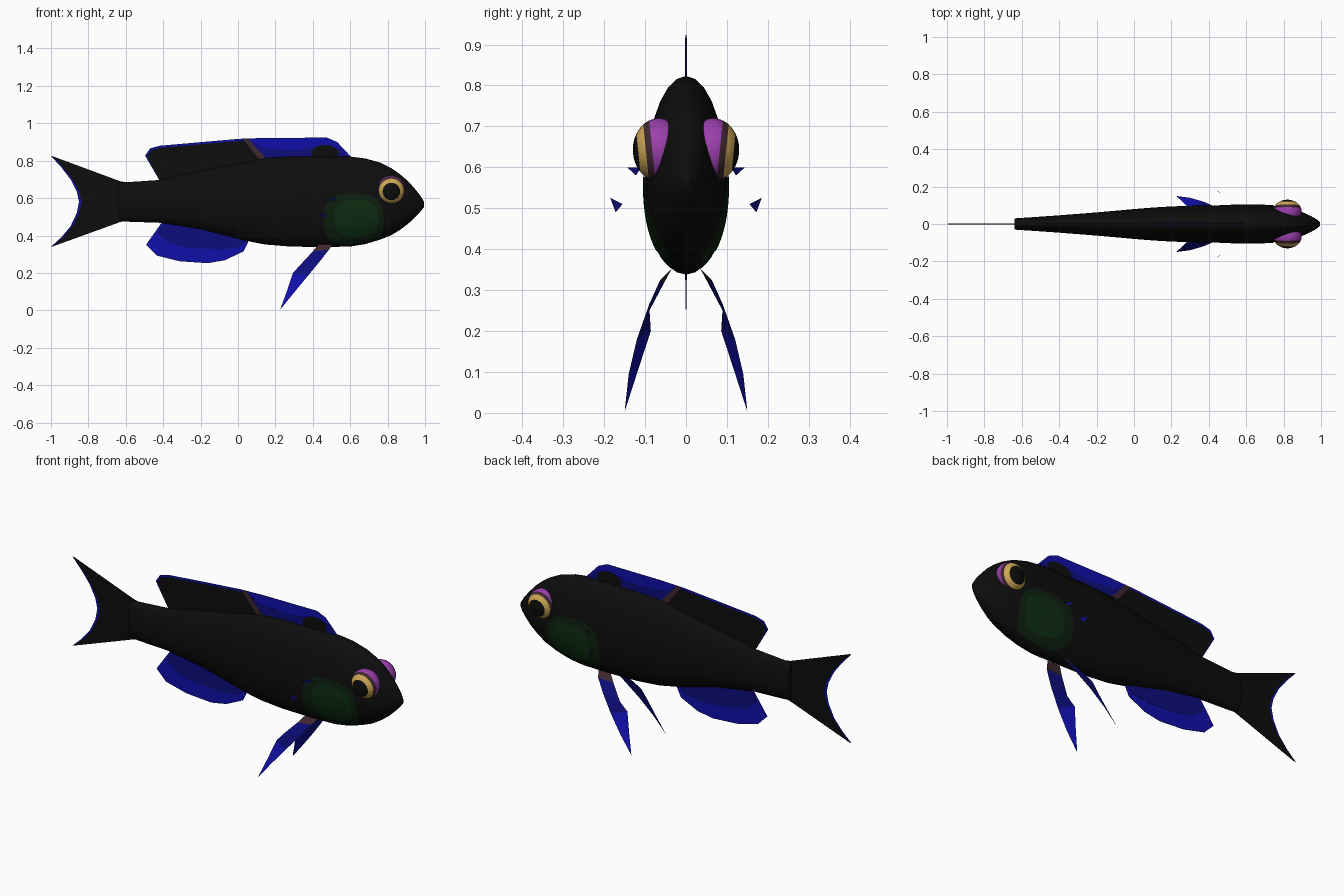
import bpy, bmesh, math
from mathutils import Matrix, Vector

if "Cube" in bpy.data.objects:
    bpy.data.objects.remove(bpy.data.objects["Cube"])


def mat(name, r, g, b):
    m = bpy.data.materials.new(name)
    m.diffuse_color = (r, g, b, 1)
    m.use_nodes = True
    m.node_tree.nodes["Principled BSDF"].inputs["Base Color"].default_value = m.diffuse_color
    return m


BLACK = mat("body black", .004, .004, .004)
BLUE = mat("bright blue", .005, .005, .40)
NAVY = mat("dark blue", .004, .004, .20)
GREEN = mat("cheek green", .004, .026, .006)
DKGREEN = mat("dark cheek green", .004, .014, .005)
PURPLE = mat("eye purple", .33, .05, .42)
GOLD = mat("eye gold", .60, .39, .09)
BROWN = mat("brown", .05, .02, .03)


def finish(name, bm, mats, smooth=None):
    me = bpy.data.meshes.new(name)
    bm.to_mesh(me)
    bm.free()
    for m in mats:
        me.materials.append(m)
    ob = bpy.data.objects.new(name, me)
    bpy.context.collection.objects.link(ob)
    if smooth:
        bpy.context.view_layer.objects.active = ob
        ob.select_set(True)
        bpy.ops.object.shade_smooth_by_angle(angle=math.radians(smooth))
        ob.select_set(False)
    return ob


# Body stations: x, top z, bottom z, half width
ST = [(-.64, .685, .478, .03), (-.594, .685, .474, .033), (-.417, .697, .468, .045),
      (-.2, .745, .434, .062), (.037, .79, .373, .083), (.144, .815, .352, .091),
      (.278, .822, .341, .097), (.45, .823, .338, .1), (.6, .822, .341, .1),
      (.68, .812, .354, .099), (.76, .79, .378, .095), (.82, .76, .402, .087),
      (.866, .728, .43, .076), (.91, .69, .463, .059), (.947, .648, .498, .042),
      (.975, .613, .527, .026), (.995, .58, .553, .01)]


def section(x):
    for a, b in zip(ST, ST[1:]):
        if x <= b[0]:
            t = (x - a[0]) / (b[0] - a[0])
            return [a[i] + (b[i] - a[i]) * t for i in (1, 2, 3)]
    return ST[-1][1:]


def half_y(x, z):
    top, bot, w = section(x)
    c = bot + .43 * (top - bot)
    k = (z - c) / ((top - c) if z > c else (c - bot))
    return w * math.sqrt(max(0, 1 - k * k))


# Body: lofted rings
N = 28
bm = bmesh.new()
rings = []
for x, top, bot, w in ST:
    c = bot + .43 * (top - bot)
    ring = []
    for i in range(N):
        a = 2 * math.pi * i / N
        s = math.sin(a)
        ring.append(bm.verts.new((x, w * math.cos(a), c + s * ((top - c) if s > 0 else (c - bot)))))
    rings.append(ring)
for r0, r1 in zip(rings, rings[1:]):
    for i in range(N):
        j = (i + 1) % N
        bm.faces.new((r0[i], r0[j], r1[j], r1[i]))
bm.faces.new(rings[0])
bm.faces.new(rings[-1])
bmesh.ops.recalc_face_normals(bm, faces=bm.faces)
finish("body", bm, [BLACK], 50)


# Flat fins: thin plates, coloured areas are slightly thicker plates
def plate(name, pts, thick, m):
    bm = bmesh.new()
    f = bm.faces.new([bm.verts.new((x, -thick / 2, z)) for x, z in pts])
    g = bmesh.ops.extrude_face_region(bm, geom=[f])
    for v in g["geom"]:
        if isinstance(v, bmesh.types.BMVert):
            v.co.y = thick / 2
    bmesh.ops.recalc_face_normals(bm, faces=bm.faces)
    return finish(name, bm, [m])


# Tail fin with blue trailing edge
notch = [(-1, .825), (-.945, .765), (-.895, .70), (-.862, .635), (-.85, .58),
         (-.862, .52), (-.895, .45), (-.945, .39), (-1, .34)]
root = [(-.59, .48), (-.59, .683)]
plate("tail_fin_edge", notch + [(-.63, .472)] + root + [(-.63, .69)], .002, BLUE)
inner = [(x + .014 * (1 - abs(z - .58) / .4), z) for x, z in notch]
plate("tail_fin", inner + [(-.63, .472)] + root + [(-.63, .69)], .004, BLACK)

# Dorsal fin
plate("dorsal_fin", [(-.417, .69), (-.497, .827), (-.47, .866), (-.417, .88), (-.2, .899), (.01, .917),
                     (.15, .922), (.476, .923), (.53, .90), (.61, .815), (.3, .78), (0, .74)], .002, BLUE)
plate("dorsal_rear_panel", [(-.417, .69), (-.488, .827), (-.46, .857), (-.417, .869), (-.2, .888),
                            (.04, .908), (.14, .80), (0, .74)], .004, BLACK)
plate("dorsal_front_panel", [(.075, .90), (.16, .80), (.6, .81), (.55, .865), (.45, .88), (.3, .855),
                             (.13, .87)], .004, NAVY)
plate("dorsal_stripe", [(.025, .916), (.055, .917), (.16, .80), (.12, .80)], .005, BROWN)
plate("dorsal_spot", [(.465 + .073 * math.cos(a * math.pi / 8), .84 + .045 * math.sin(a * math.pi / 8))
                      for a in range(16)], .006, BLACK)

# Anal fin
plate("anal_fin", [(-.40, .48), (-.492, .35), (-.435, .293), (-.31, .262), (-.16, .252), (-.07, .268),
                   (.03, .315), (.055, .365), (.05, .40), (-.2, .46)], .002, BLUE)
plate("anal_fin_panel", [(-.40, .48), (-.43, .41), (-.37, .36), (-.27, .335), (-.1, .325), (0, .335),
                         (.05, .37), (.05, .40), (-.2, .46)], .004, NAVY)


# Cheek patches: fans of quads following the body side
def cheek(name, cx, cz, rx, rz, off, m, side):
    bm = bmesh.new()
    R, S = 6, 32
    grid = []
    for r in range(1, R + 1):
        row = []
        for i in range(S):
            a = 2 * math.pi * i / S
            c, s = math.cos(a), math.sin(a)
            x = cx + rx * r / R * math.copysign(abs(c) ** .75, c)
            z = cz + rz * r / R * math.copysign(abs(s) ** .75, s)
            z = max(z, section(x)[1] + .012)
            row.append(bm.verts.new((x, side * (half_y(x, z) + off), z)))
        grid.append(row)
    faces = [bm.faces.new(grid[0])]
    for a, b in zip(grid, grid[1:]):
        for i in range(S):
            j = (i + 1) % S
            faces.append(bm.faces.new((a[i], a[j], b[j], b[i])))
    bmesh.ops.recalc_face_normals(bm, faces=faces)
    if faces[0].normal.y * side < 0:
        bmesh.ops.reverse_faces(bm, faces=faces)
    finish(name, bm, [m], 60)


# Eye: ball with coloured rings around an outward, slightly lowered axis
def eye(name, side):
    bm = bmesh.new()
    bmesh.ops.create_uvsphere(bm, u_segments=24, v_segments=24, radius=1)
    for f in bm.faces:
        ang = math.degrees(math.acos(max(-1, min(1, f.calc_center_median().normalized().z))))
        f.material_index = 0 if ang < 37.5 else 1 if ang < 60 else 2 if ang < 75 else 3
    rot = Matrix.Rotation(math.radians(-97 * side), 4, 'X')
    scale = Matrix.Diagonal((.077, .064, .077, 1))
    bm.transform(Matrix.Translation((.82, side * .066, .643)) @ scale @ rot)
    finish(name, bm, [BLACK, GOLD, BROWN, PURPLE], 60)


def sheet(name, verts, faces, mats, side):
    bm = bmesh.new()
    vs = [bm.verts.new((x, side * y, z)) for x, y, z in verts]
    for idx, m in faces:
        bm.faces.new([vs[i] for i in idx]).material_index = m
    bmesh.ops.recalc_face_normals(bm, faces=bm.faces)
    finish(name, bm, mats)


# Paired parts
for label, side in (("right", -1), ("left", 1)):
    cheek(label + "_cheek_edge", .618, .487, .162, .138, .002, DKGREEN, side)
    cheek(label + "_cheek", .632, .492, .118, .098, .005, GREEN, side)
    eye(label + "_eye", side)
    # pelvic fin: front edge then rear edge, root to tip
    sheet(label + "_pelvic_fin",
          [(.505, .035, .352), (.487, .063, .325), (.44, .09, .265), (.37, .12, .18), (.30, .14, .095),
           (.225, .15, .003), (.43, .035, .352), (.40, .055, .315), (.335, .092, .245),
           (.294, .086, .20), (.262, .117, .105)],
          [((0, 1, 7, 6), 2), ((1, 2, 8, 7), 1), ((2, 3, 9, 8), 1), ((3, 4, 10, 9), 0), ((4, 5, 10), 0)],
          [BLUE, NAVY, BROWN], side)
    # pectoral fin: only two small flecks show
    sheet(label + "_pectoral_flecks",
          [(.487, .144, .60), (.522, .110, .60), (.510, .122, .58),
           (.44, .185, .525), (.473, .155, .51), (.452, .172, .49)],
          [((0, 1, 2), 0), ((3, 4, 5), 0)], [NAVY], side)
